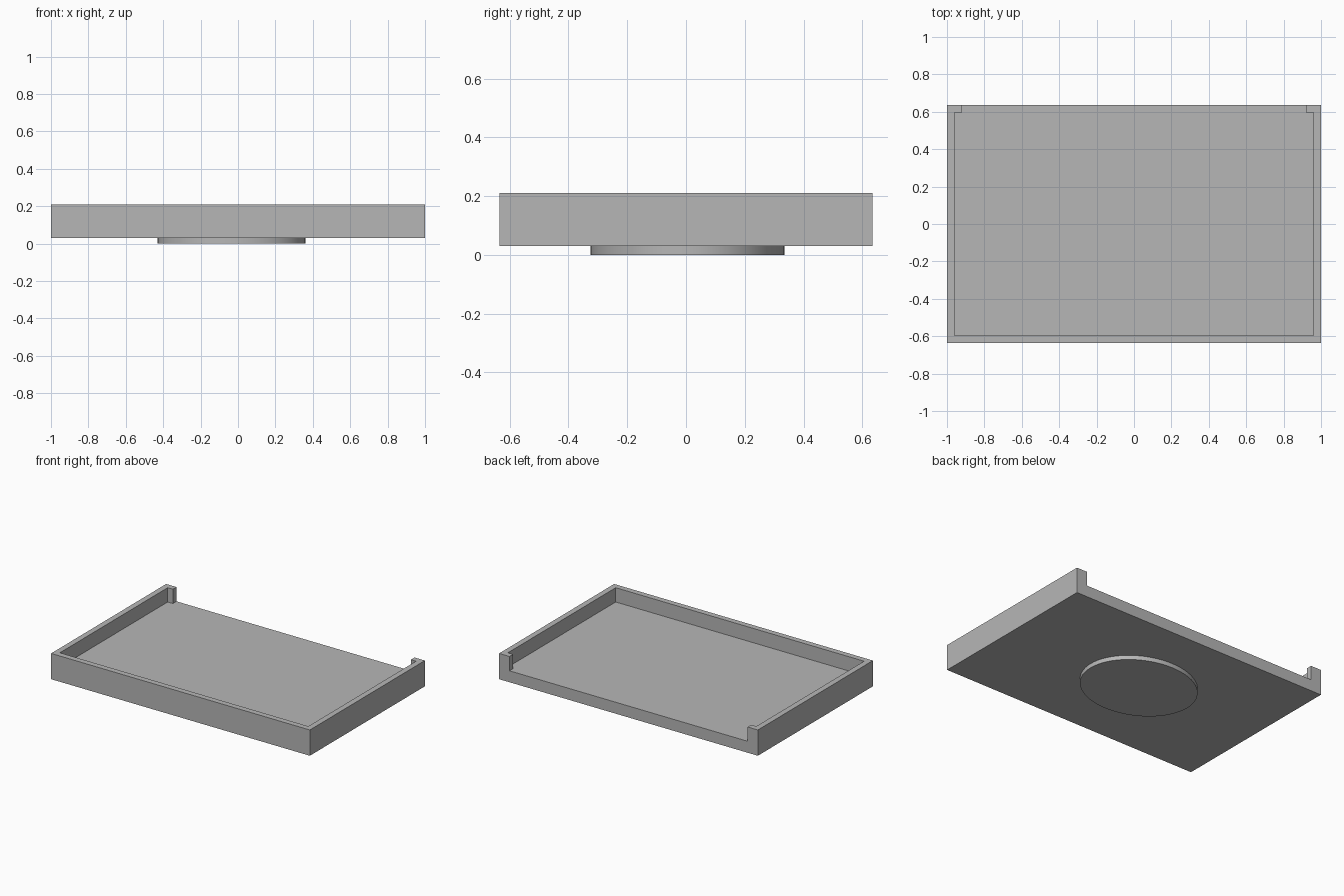
import bpy, bmesh, math

cube = bpy.data.objects.get("Cube")
if cube:
    bpy.data.objects.remove(cube, do_unlink=True)

HALF_X, HALF_Y = 1.0, 0.635      # outer tray half sizes
BASE, FLOOR, RIM = 0.03, 0.11, 0.21
WALL, STUB = 0.04, 0.08          # wall thickness, length of the rear corner returns

grey = bpy.data.materials.new("plain grey")
grey.use_nodes = True
grey.diffuse_color = (0.47, 0.47, 0.47, 1)
grey.node_tree.nodes["Principled BSDF"].inputs["Base Color"].default_value = grey.diffuse_color


def prism(name, outline, z0, z1):
    """Extrude a counter-clockwise outline between two heights."""
    bm = bmesh.new()
    face = bm.faces.new([bm.verts.new((x, y, z0)) for x, y in outline])
    top = bmesh.ops.extrude_face_region(bm, geom=[face])["geom"]
    moved = [v for v in top if isinstance(v, bmesh.types.BMVert)]
    bmesh.ops.translate(bm, verts=moved, vec=(0, 0, z1 - z0))
    bmesh.ops.recalc_face_normals(bm, faces=bm.faces)
    mesh = bpy.data.meshes.new(name)
    bm.to_mesh(mesh)
    bm.free()
    mesh.materials.append(grey)
    obj = bpy.data.objects.new(name, mesh)
    bpy.context.collection.objects.link(obj)
    return obj


def activate(obj):
    bpy.ops.object.select_all(action="DESELECT")
    obj.select_set(True)
    bpy.context.view_layer.objects.active = obj


# Tray block
tray = prism("tray", [(-HALF_X, -HALF_Y), (HALF_X, -HALF_Y),
                      (HALF_X, HALF_Y), (-HALF_X, HALF_Y)], BASE, RIM)

# Cavity, open through the back between the two corner returns
ix, iy, gap = HALF_X - WALL, HALF_Y - WALL, HALF_X - STUB
right_half = [(ix, -iy), (ix, iy), (gap, iy), (gap, HALF_Y + WALL)]
cavity = prism("cavity_cutter",
               right_half + [(-x, y) for x, y in reversed(right_half)],
               FLOOR, RIM + WALL)
cavity.hide_render = True
cut = tray.modifiers.new("cavity", "BOOLEAN")
cut.operation = "DIFFERENCE"
cut.solver = "EXACT"
cut.object = cavity
activate(tray)
bpy.ops.object.modifier_apply(modifier=cut.name)
bpy.data.objects.remove(cavity, do_unlink=True)

# Plain raised foot pad under the tray
sides = 64
pad_outline = [(-0.035 + 0.395 * math.cos(a), 0.005 + 0.33 * math.sin(a))
               for a in (math.tau * i / sides for i in range(sides))]
foot_pad = prism("foot_pad", pad_outline, 0, BASE)
activate(foot_pad)
bpy.ops.object.shade_smooth_by_angle(angle=math.radians(30))
